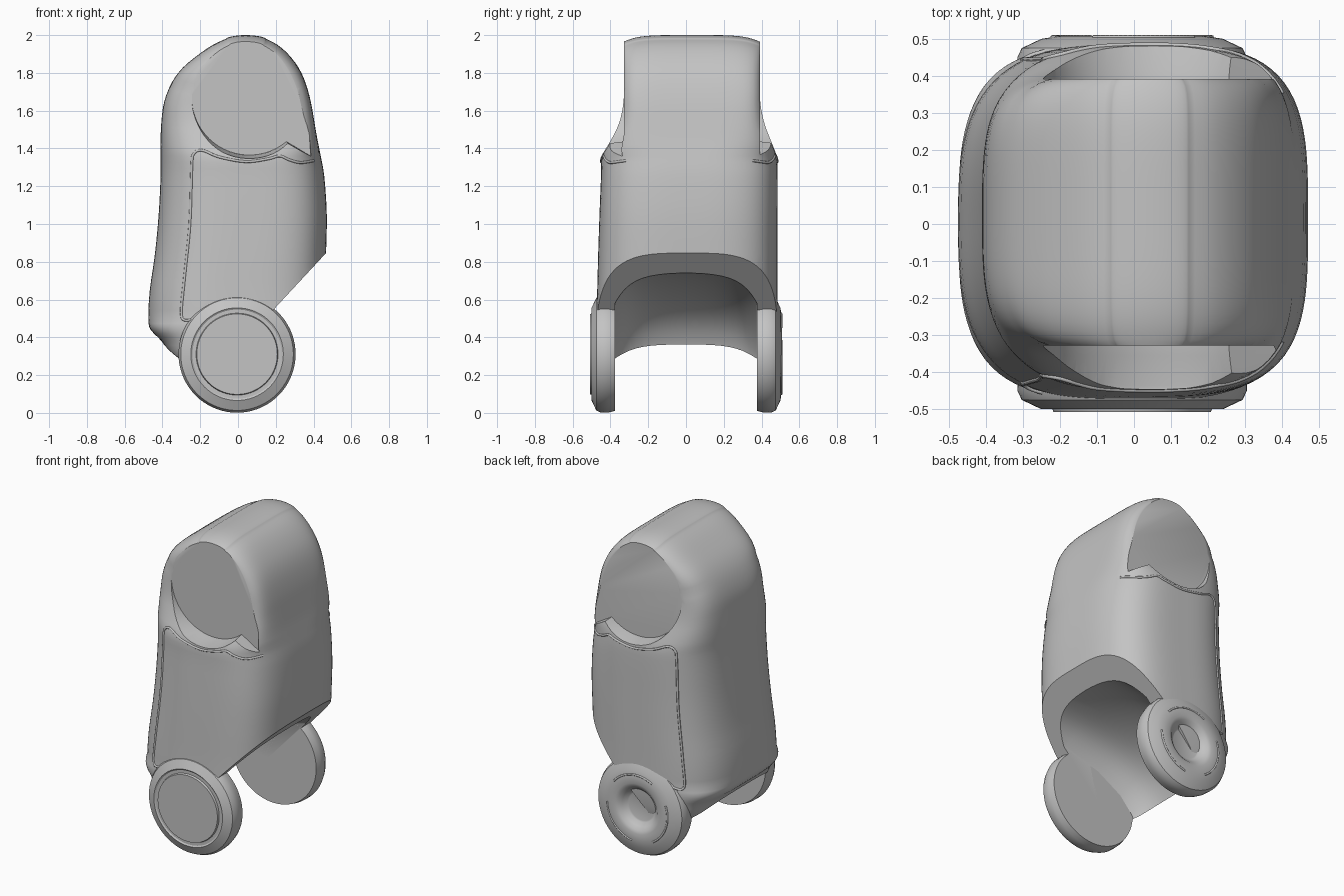
import bpy, bmesh
from math import cos, sin, pi, radians
from mathutils import Vector
from mathutils.bvhtree import BVHTree

if "Cube" in bpy.data.objects:
    bpy.data.objects.remove(bpy.data.objects["Cube"])

grey = bpy.data.materials.new("plain grey")
grey.use_nodes = True
COLOUR = (0.55, 0.55, 0.55, 1)
grey.diffuse_color = COLOUR
grey.node_tree.nodes["Principled BSDF"].inputs["Base Color"].default_value = COLOUR


def loft(name, rings):
    """Closed solid through a list of point rings; a pinched end ring is welded."""
    bm = bmesh.new()
    loops = [[bm.verts.new(p) for p in ring] for ring in rings]
    n = len(loops[0])
    for a, b in zip(loops, loops[1:]):
        for i in range(n):
            j = (i + 1) % n
            bm.faces.new((a[i], a[j], b[j], b[i]))
    for end in (loops[0], loops[-1]):
        if (end[0].co - end[n // 2].co).length > .001:
            bm.faces.new(end)
    bmesh.ops.remove_doubles(bm, verts=bm.verts, dist=.00002)
    bmesh.ops.recalc_face_normals(bm, faces=bm.faces)
    mesh = bpy.data.meshes.new(name)
    bm.to_mesh(mesh)
    bm.free()
    mesh.materials.append(grey)
    obj = bpy.data.objects.new(name, mesh)
    bpy.context.collection.objects.link(obj)
    return obj


def smooth(obj, angle):
    bpy.ops.object.select_all(action='DESELECT')
    obj.select_set(True)
    bpy.context.view_layer.objects.active = obj
    bpy.ops.object.shade_smooth_by_angle(angle=radians(angle))


def spline(rows, steps):
    """Catmull-Rom rows through the key rows."""
    out = []
    for k in range(len(rows) - 1):
        p0, p1 = rows[max(k - 1, 0)], rows[k]
        p2, p3 = rows[k + 1], rows[min(k + 2, len(rows) - 1)]
        for s in range(steps):
            t = s / steps
            out.append([b + t * ((c - a) / 2 + t * (a - 2.5 * b + 2 * c - d / 2
                        + t * (1.5 * (b - c) + (d - a) / 2)))
                        for a, b, c, d in zip(p0, p1, p2, p3)])
    return out + [list(rows[-1])]


# Body shell: height, left x, right x, front y, back y
keys = [
    (.25, -.31, .45, -.45, .45), (.31, -.36, .45, -.46, .465),
    (.38, -.405, .455, -.465, .475), (.44, -.462, .455, -.47, .48),
    (.5, -.475, .46, -.475, .485), (.65, -.467, .46, -.47, .485),
    (.84, -.44, .466, -.465, .485), (1.05, -.42, .47, -.458, .485),
    (1.25, -.41, .457, -.45, .485), (1.36, -.41, .438, -.445, .48),
    (1.45, -.41, .42, -.405, .455), (1.55, -.405, .403, -.365, .425),
    (1.65, -.39, .385, -.346, .408), (1.75, -.35, .357, -.342, .404),
    (1.83, -.29, .319, -.34, .402), (1.9, -.205, .265, -.34, .401),
    (1.95, -.13, .207, -.34, .4), (1.98, -.065, .15, -.34, .4)]
body_rows = spline(keys, 3)
# Rounded crown, closing to a ridge
for i in range(1, 9):
    a = i / 8 * pi / 2
    body_rows.append((1.98 + .02 * sin(a) ** 1.3, .04 - .105 * cos(a),
                      .04 + .11 * cos(a), -.34, .4))


def body_ring(z, xl, xr, yf, yb, n=128):
    head = min(max((z - 1.35) / .35, 0), 1)
    e_right = 3.5 + 5.5 * head
    e_left = 3 + 1.5 * head + max(0, .5 - z) * 10
    if z > 1.75:
        e_left += (z - 1.75) * 18
    ring = []
    for i in range(n):
        c, s = cos(2 * pi * i / n), sin(2 * pi * i / n)
        e = e_right if c > 0 else e_left
        r = (abs(c) ** e + abs(s) ** e) ** (-1 / e)
        ring.append(((xl + xr) / 2 + (xr - xl) / 2 * r * c,
                     (yf + yb) / 2 + (yb - yf) / 2 * r * s,
                     z - .04 * head * abs(r * s) ** 5))
    return ring


body = loft("body_shell", [body_ring(*row) for row in body_rows])

# Cutters: slanted underside, arched hollow, flat side recesses of the head
slant = [(.7, 1.098), (-.05, .29), (-.05, -.3), (.7, -.3)]
cutters = [loft("underside_cutter", [[(x, y, z) for x, z in slant] for y in (-.7, .7)])]

arch = [(.75, .76), (.36, .74), (.15, .71), (-.1, .64), (-.27, .54),
        (-.36, .44), (-.39, .37), (-.46, .2), (-.46, -.3), (.75, -.3)]
slices = []
for i in range(25):
    t = sin(pi * (i / 24 - .5))
    slices.append([(x + .06 * t ** 4, .375 * t, z - .05 * t ** 2 - .08 * t ** 6)
                   for x, z in arch])
cutters.append(loft("hollow_cutter", slices))

centre = Vector((.06, 1.67))
drop = [centre + .305 * Vector((cos(radians(a)), sin(radians(a)))) for a in range(10, 311, 6)]
drop += [Vector((.385, 1.36)), Vector((.372, 1.55))]
for label, inner, outer in (("front", -.328, -.6), ("back", .391, .66)):
    rings = []
    for f, scale in ((0, 1), (.1, 1.01), (.4, 1.06), (1, 1.06)):
        y = inner + (outer - inner) * f
        pts = [centre + (p - centre) * scale for p in drop]
        rings.append([(p.x, y, p.y) for p in pts])
    cutters.append(loft(label + "_recess_cutter", rings))

for cutter in cutters:
    mod = body.modifiers.new(cutter.name, 'BOOLEAN')
    mod.operation = 'DIFFERENCE'
    mod.solver = 'EXACT'
    mod.object = cutter
    cutter.hide_render = True
bpy.context.view_layer.update()
graph = bpy.context.evaluated_depsgraph_get()
final = bpy.data.meshes.new_from_object(body.evaluated_get(graph))
body.modifiers.clear()
body.data = final
for cutter in cutters:
    bpy.data.objects.remove(cutter)
smooth(body, 32)


def bead(name, points, radius):
    """Thin round trim line along a path."""
    curve = bpy.data.curves.new(name, 'CURVE')
    curve.dimensions = '3D'
    curve.bevel_depth = radius
    curve.bevel_resolution = 2
    line = curve.splines.new('POLY')
    line.points.add(len(points) - 1)
    for p, q in zip(line.points, points):
        p.co = (*q, 1)
    curve.materials.append(grey)
    obj = bpy.data.objects.new(name, curve)
    bpy.context.collection.objects.link(obj)


# Side panel trim lines, laid onto the shell
bm = bmesh.new()
bm.from_mesh(body.data)
tree = BVHTree.FromBMesh(bm)
seam = [(-.22, .5), (-.28, .49), (-.3, .53), (-.285, .7), (-.255, 1), (-.245, 1.3),
        (-.235, 1.37), (-.19, 1.39), (-.1, 1.355), (.04, 1.33), (.16, 1.345),
        (.22, 1.36), (.27, 1.34), (.33, 1.325), (.4, 1.335)]
for label, side in (("front", -1), ("back", 1)):
    path = []
    for x, z in spline(seam, 5):
        hit = tree.ray_cast(Vector((x, side * 2, z)), Vector((0, -side, 0)))[0]
        if hit:
            path.append(hit)
    bead(label + "_panel_trim", path, .007)
bm.free()


# Wheels: radius and distance out from the middle
def wheel(name, side, profile):
    rings = []
    for r, d in profile:
        rings.append([(-.005 + r * cos(2 * pi * i / 72), side * d,
                       .311 + r * sin(2 * pi * i / 72)) for i in range(72)])
    smooth(loft(name, rings), 30)


tyre = [(.3, .375), (.309, .41), (.31, .45), (.298, .475), (.245, .5)]
wheel("front_wheel", -1, tyre + [(.236, .494), (.217, .494), (.213, .507)])
wheel("back_wheel", 1, tyre + [(.2, .507), (.16, .507), (.14, .5), (.12, .482),
                               (.1, .462), (.09, .458)])

# Three raised arcs on the back wheel
for k in range(3):
    arc = []
    for i in range(25):
        a = radians(k * 120 + 40 + i * 3.3)
        arc.append((-.005 + .215 * cos(a), .504, .311 + .215 * sin(a)))
    bead("wheel_arc_%d" % (k + 1), arc, .006)
